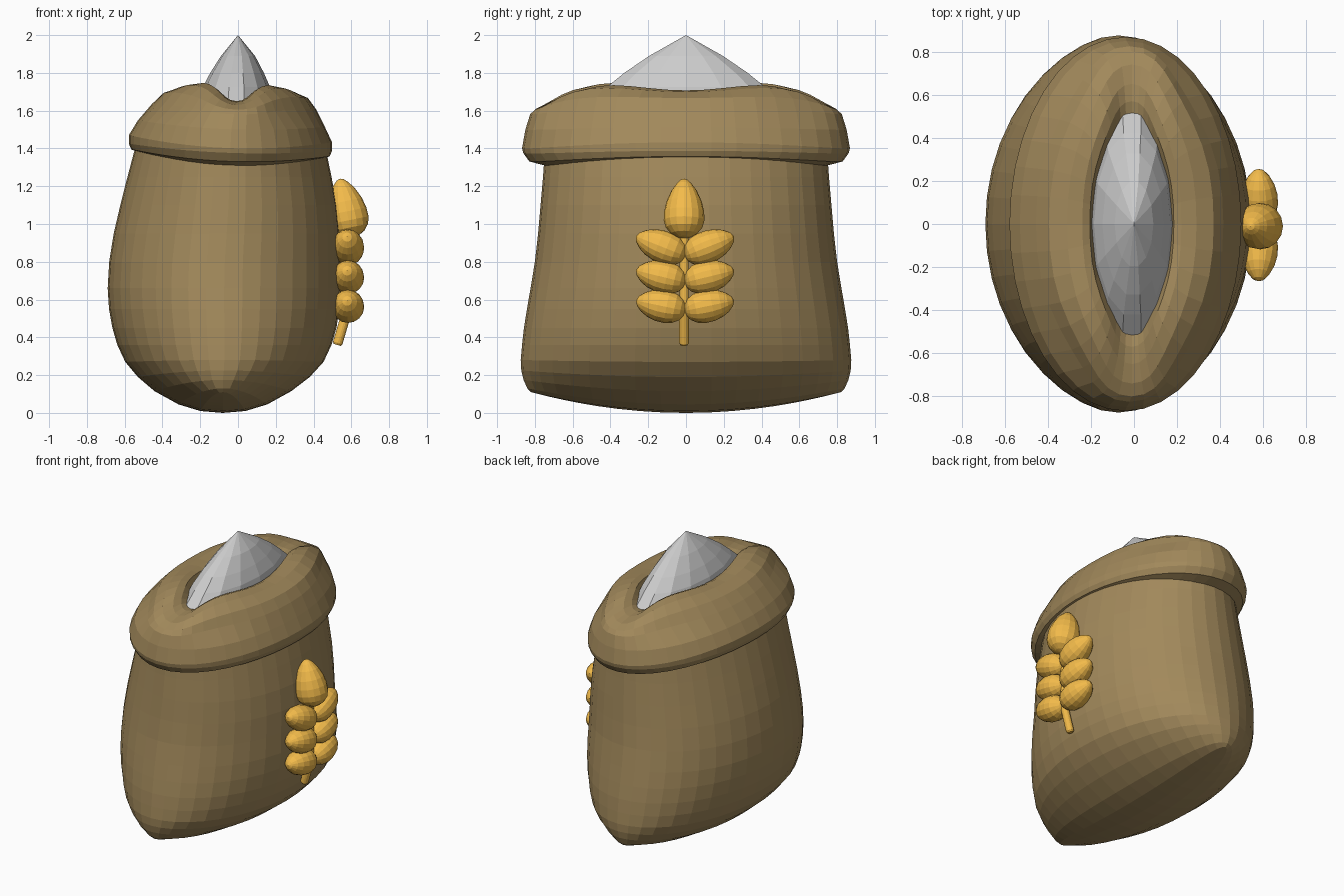
import bpy, bmesh, math
from mathutils import Vector, Matrix


def material(name, rgb):
    m = bpy.data.materials.new(name)
    m.diffuse_color = (*rgb, 1)
    return m


brown = material("burlap", (0.36, 0.25, 0.105))
gold = material("gold", (0.9, 0.5, 0.07))


def loft(name, rings, n, mat=None, matrix=Matrix(), pinch=0.0):
    """Skin rings (z, half_x, half_y, centre_x, lift at y ends, diagonal wave)."""
    bm = bmesh.new()
    loops = []
    for z, a, b, cx, lift, *wave in rings:
        w = wave[0] if wave else 0
        loop = []
        for i in range(n):
            t = 2 * math.pi * i / n
            s, s2 = math.sin(t), math.sin(2 * t) ** 2
            k = 1 - pinch * s2 * s * s * (1 if w else 0)
            p = Vector((cx + a * k * math.cos(t), b * s, z + lift * s * s + w * s2))
            loop.append(bm.verts.new(matrix @ p))
        loops.append(loop)
    for lo, hi in zip(loops, loops[1:]):
        for i in range(n):
            j = (i + 1) % n
            bm.faces.new((lo[i], lo[j], hi[j], hi[i]))
    bmesh.ops.remove_doubles(bm, verts=bm.verts, dist=0.0005)
    bmesh.ops.recalc_face_normals(bm, faces=bm.faces)
    me = bpy.data.meshes.new(name)
    bm.to_mesh(me)
    bm.free()
    ob = bpy.data.objects.new(name, me)
    bpy.context.collection.objects.link(ob)
    if mat:
        me.materials.append(mat)
    return ob


# Sack body, its bottom pinched to a seam along y
loft("sack_body", [
    (0.00, 0.00, 0.80, -0.08, 0.105),
    (0.01, 0.12, 0.82, -0.08, 0.10),
    (0.045, 0.235, 0.84, -0.08, 0.085),
    (0.115, 0.362, 0.86, -0.08, 0.06),
    (0.19, 0.455, 0.872, -0.075, 0.035),
    (0.27, 0.525, 0.875, -0.072, 0.01),
    (0.36, 0.567, 0.868, -0.072, 0),
    (0.45, 0.593, 0.858, -0.072, 0),
    (0.55, 0.61, 0.842, -0.073, 0),
    (0.66, 0.617, 0.823, -0.073, 0),
    (0.80, 0.612, 0.80, -0.07, 0),
    (0.95, 0.598, 0.783, -0.06, 0),
    (1.10, 0.573, 0.77, -0.05, 0),
    (1.25, 0.54, 0.757, -0.045, 0),
    (1.42, 0.50, 0.745, -0.04, 0),
], 40, brown)

# Rolled collar, tipped slightly, with a wavy crest turning down into the mouth
tip = Matrix.Identity(4)
tip[2][0] = -0.035
loft("rolled_collar", [
    (1.43, 0.49, 0.735, -0.04, -0.05),
    (1.365, 0.495, 0.755, -0.04, -0.055),
    (1.375, 0.525, 0.83, -0.04, -0.045),
    (1.405, 0.538, 0.862, -0.04, -0.03),
    (1.45, 0.538, 0.868, -0.04, -0.05),
    (1.53, 0.495, 0.85, -0.035, -0.03),
    (1.62, 0.435, 0.825, -0.02, -0.04, 0.01),
    (1.68, 0.382, 0.80, -0.012, -0.075, 0.03),
    (1.71, 0.30, 0.74, -0.01, -0.08, 0.05),
    (1.715, 0.23, 0.65, -0.01, -0.07, 0.055),
    (1.70, 0.195, 0.57, -0.01, -0.05, 0.045),
    (1.66, 0.18, 0.51, -0.01, -0.02, 0.03),
    (1.55, 0.17, 0.48, -0.01, 0, 0.01),
], 40, brown, tip, 0.25)

# Heaped flour
loft("flour_heap", [
    (1.55, 0.20, 0.57, -0.01, 0),
    (1.64, 0.195, 0.53, -0.01, 0),
    (1.725, 0.178, 0.43, -0.008, 0),
    (1.80, 0.142, 0.335, -0.005, 0),
    (1.89, 0.09, 0.20, 0, 0),
    (2.00, 0, 0, 0, 0),
], 14)


# Wheat ear on the right side
def grain(name, base, tip, radius, shape):
    base, tip = Vector(base), Vector(tip)
    d = tip - base
    m = Matrix.Translation(base) @ d.to_track_quat('Z', 'Y').to_matrix().to_4x4()
    rings = [(f * d.length, r * radius, r * radius, 0, 0) for f, r in shape]
    loft(name, rings, 16, gold, m)


top_shape = [(0, 0), (.02, .32), (.08, .65), (.18, .9), (.3, 1), (.45, .98),
             (.62, .86), (.8, .62), (.92, .36), (.98, .17), (1, 0)]
side_shape = [(0, 0), (.03, .38), (.1, .66), (.22, .9), (.38, 1), (.55, .98),
              (.72, .84), (.86, .6), (.96, .3), (1, 0)]
grain("top_grain", (0.605, -0.01, 0.925), (0.54, -0.01, 1.24), 0.108, top_shape)
for k, (z0, z1) in enumerate([(0.54, 0.595), (0.69, 0.755), (0.83, 0.935)]):
    for side in (-1, 1):
        grain(f"side_grain_{k}_{'left' if side < 0 else 'right'}",
              (0.585, side * -0.004 - 0.005, z0),
              (0.578, side * 0.26 - 0.005, z1), 0.086, side_shape)

# Stem
stem = [(0, 0), (0, .75), (.06, 1), (1, 1), (1, 0)]
grain("stem_lower", (0.525, -0.01, 0.36), (0.575, -0.01, 0.53), 0.026, stem)
grain("stem_upper", (0.575, -0.01, 0.50), (0.575, -0.01, 0.98), 0.024, stem)
